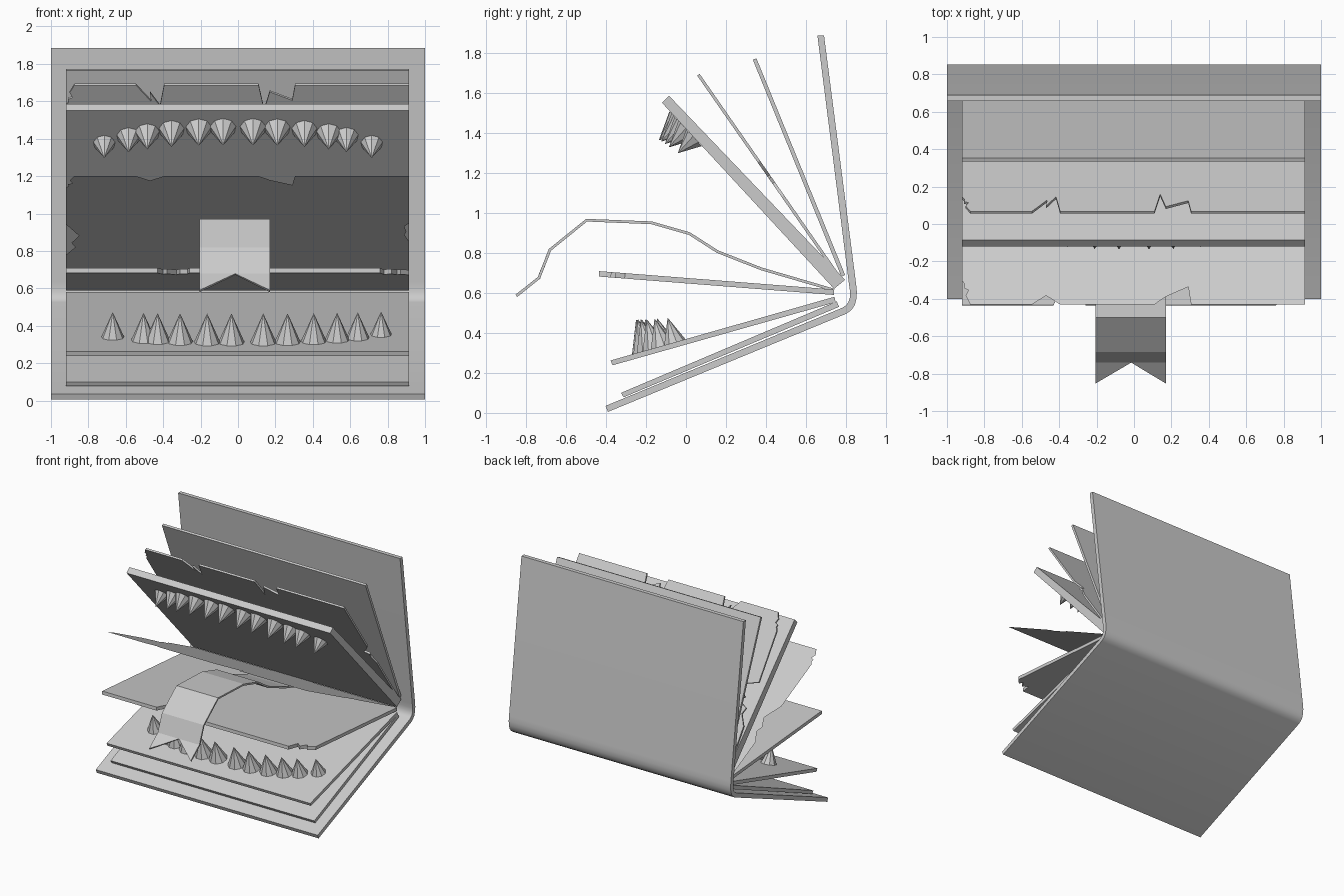
import bpy, bmesh, math
from mathutils import Vector

if "Cube" in bpy.data.objects:
    bpy.data.objects.remove(bpy.data.objects["Cube"])

grey = bpy.data.materials.new("paper_grey")
grey.diffuse_color = (0.6, 0.6, 0.6, 1)
grey.use_nodes = True
grey.node_tree.nodes["Principled BSDF"].inputs["Base Color"].default_value = grey.diffuse_color
X0, X1 = -0.92, 0.915


def finish(name, bm):
    bmesh.ops.recalc_face_normals(bm, faces=bm.faces)
    me = bpy.data.meshes.new(name)
    bm.to_mesh(me)
    bm.free()
    me.materials.append(grey)
    ob = bpy.data.objects.new(name, me)
    bpy.context.collection.objects.link(ob)
    return ob


def prism(name, profile, x0=X0, x1=X1):
    """Extrude a closed (y, z) profile along x."""
    bm = bmesh.new()
    face = bm.faces.new([bm.verts.new((x0, y, z)) for y, z in profile])
    ext = bmesh.ops.extrude_face_region(bm, geom=[face])
    vs = [v for v in ext["geom"] if isinstance(v, bmesh.types.BMVert)]
    bmesh.ops.translate(bm, verts=vs, vec=(x1 - x0, 0, 0))
    return finish(name, bm)


def sheet(name, outline, front, back, thick):
    """Flat page from an (x, t) outline, t running from front edge to spine."""
    f, b = Vector((0, *front)), Vector((0, *back))
    n = (b - f).cross(Vector((1, 0, 0))).normalized() * thick
    bm = bmesh.new()
    face = bm.faces.new([bm.verts.new(f.lerp(b, t) + Vector((x, 0, 0)) - n / 2) for x, t in outline])
    if thick:
        ext = bmesh.ops.extrude_face_region(bm, geom=[face], use_keep_orig=True)
        vs = [v for v in ext["geom"] if isinstance(v, bmesh.types.BMVert)]
        bmesh.ops.translate(bm, verts=vs, vec=n)
    bmesh.ops.triangulate(bm, faces=[p for p in bm.faces if len(p.verts) > 4])
    return finish(name, bm)


# Cover: one folded strip with a rounded spine
outer = [(-0.39, 0.005), (0.80, 0.495), (0.825, 0.512), (0.843, 0.537),
         (0.852, 0.57), (0.854, 0.605), (0.85, 0.645), (0.69, 1.885)]
inner = [(0.657, 1.885), (0.815, 0.64), (0.82, 0.605), (0.819, 0.577),
         (0.812, 0.554), (0.80, 0.538), (0.783, 0.526), (-0.402, 0.035)]
cover = prism("cover", outer + inner, -1, 1)
bpy.context.view_layer.objects.active = cover
cover.select_set(True)
bpy.ops.object.shade_smooth_by_angle(angle=math.radians(30))
cover.select_set(False)

# Plain pages
prism("back_page", [(0.334, 1.765), (0.352, 1.772), (0.795, 0.69), (0.777, 0.68)])
prism("upper_jaw_page", [(-0.085, 1.585), (-0.12, 1.55), (0.74, 0.62), (0.795, 0.665)])
prism("lower_jaw_page", [(-0.377, 0.262), (-0.367, 0.238), (0.748, 0.553), (0.742, 0.58)])
prism("bottom_page", [(-0.325, 0.10), (-0.312, 0.078), (0.765, 0.53), (0.753, 0.557)])

# Torn pages sharing one ragged outline
torn = [(X0, .11), (-.905, .09), (-.91, .075), (-.885, .065), (-.90, .04), (-.875, 0),
        (-.545, 0), (-.465, .085), (-.47, .04), (-.417, .11), (-.395, 0),
        (.11, 0), (.14, .13), (.17, .035), (.29, .08), (.305, 0), (X1, 0),
        (X1, .43), (.89, .46), (.85, .50), (.90, .51), (.89, .535), (X1, .60),
        (X1, 1), (X0, 1),
        (X0, .72), (-.87, .65), (-.89, .61), (-.81, .575), (-.85, .545), (-.735, .49), (X0, .44)]
sheet("torn_back_page", torn, (0.062, 1.69), (0.765, 0.68), 0.015)
sheet("torn_loose_page", torn, (-0.43, 1.2), (0.745, 0.615), 0)

# Middle page with nicks and a missing corner
nicked = [(X0, 0), (-.43, 0), (-.40, .07), (-.38, .04), (-.33, .1), (-.31, .05), (-.27, .06),
          (-.26, 0), (.76, 0), (.78, .08), (.82, .05), (.85, .1), (.87, .07), (X1, .11),
          (X1, 1), (X0, 1)]
sheet("middle_page", nicked, (-0.435, 0.695), (0.74, 0.603), 0.027)

# Ribbon tongue: bent strip with a V-cut tip
path = [(-0.735, 0.675), (-0.68, 0.815), (-0.497, 0.963), (-0.172, 0.95), (0.017, 0.896),
        (0.157, 0.806), (0.376, 0.72), (0.735, 0.615)]
L, M, R = -0.205, -0.015, 0.17
bm = bmesh.new()
rows = [[bm.verts.new((x, y, z)) for x in (L, M, R)] for y, z in path]
for a, b in zip(rows, rows[1:]):
    for i in (0, 1):
        bm.faces.new((a[i], a[i + 1], b[i + 1], b[i]))
for i, x in ((0, L), (2, R)):
    bm.faces.new((rows[0][i], rows[0][1], bm.verts.new((x, -0.848, 0.585))))
tongue = finish("tongue", bm)
mod = tongue.modifiers.new("thickness", "SOLIDIFY")
mod.thickness, mod.offset = 0.014, 0


# Teeth: low-poly cones standing square to their page
def teeth(name, xs, base, slope, normal, heights, radii, bend):
    n = Vector((0, *normal)).normalized()
    s = Vector((0, *slope)).normalized()
    rot = n.to_track_quat("Z", "Y").to_matrix().to_4x4()
    for i, x in enumerate(xs):
        k = (abs(x) / 0.74) ** 3.0          # 0 in the middle, 1 at the corners
        h = heights[0] + (heights[1] - heights[0]) * k
        r = radii[0] + (radii[1] - radii[0]) * k
        c = Vector((x, *base)) + s * bend * k
        bm = bmesh.new()
        bmesh.ops.create_cone(bm, cap_ends=True, segments=9, radius1=r, radius2=0, depth=h)
        bmesh.ops.transform(bm, matrix=rot, verts=bm.verts)
        bmesh.ops.translate(bm, verts=bm.verts, vec=c + n * h / 2)
        finish(f"{name}_{i + 1}", bm)


teeth("upper_tooth", [-.715, -.585, -.485, -.355, -.21, -.08, .08, .21, .355, .485, .58, .715],
      (-0.035, 1.457), (0.86, -0.93), (-0.93, -0.86), (0.137, 0.11), (0.07, 0.058), 0.125)
teeth("lower_tooth", [-.67, -.505, -.43, -.31, -.165, -.035, .135, .265, .405, .53, .64, .765],
      (-0.205, 0.307), (1.115, 0.315), (-0.315, 1.115), (0.165, 0.135), (0.072, 0.06), 0.14)
